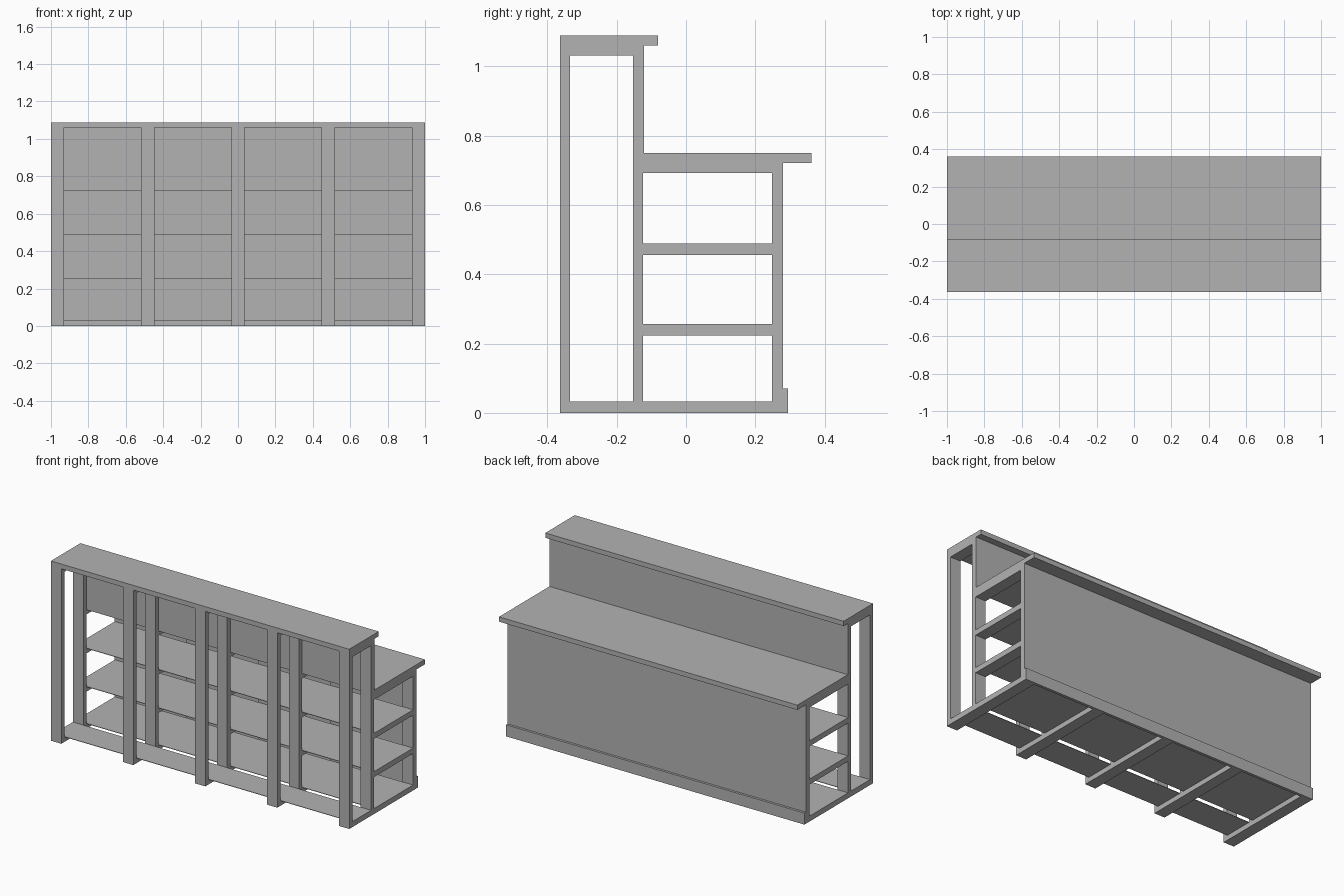
import bpy

if "Cube" in bpy.data.objects:
    bpy.data.objects.remove(bpy.data.objects["Cube"], do_unlink=True)

# Single flat colour
GREY = (0.45, 0.45, 0.45, 1.0)
grey = bpy.data.materials.new("plain grey")
grey.use_nodes = True
grey.diffuse_color = GREY
grey.node_tree.nodes["Principled BSDF"].inputs["Base Color"].default_value = GREY


def box(name, x, y, z):
    """Box given by its (low, high) range on each axis."""
    verts = [(a, b, c) for a in x for b in y for c in z]
    faces = [(0, 1, 3, 2), (4, 6, 7, 5), (0, 4, 5, 1),
             (2, 3, 7, 6), (0, 2, 6, 4), (1, 5, 7, 3)]
    mesh = bpy.data.meshes.new(name)
    mesh.from_pydata(verts, [], faces)
    mesh.materials.append(grey)
    obj = bpy.data.objects.new(name, mesh)
    bpy.context.collection.objects.link(obj)
    return obj


# Main dimensions
FULL = (-1, 1)
SKIN = 0.003          # thin board
BAR = 0.029           # timber thickness
FRONT = (-0.363, -0.334)
MIDDLE = (-0.153, -0.124)
BACK = (0.248, 0.277)
BAR_TOP = 1.06
DESK = 0.721
SHELVES = {"bottom": 0.030, "lower": 0.254, "upper": 0.486}

# Five identical frames of posts and cross beams
for i in range(5):
    centre = (i - 2) * 0.4825
    x = (centre - 0.035, centre + 0.035)
    n = i + 1
    box(f"front_post_{n}", x, FRONT, (0, BAR_TOP))
    box(f"middle_post_{n}", x, MIDDLE, (0, BAR_TOP))
    box(f"back_post_{n}", x, BACK, (0, DESK))
    bay_front = (FRONT[1], MIDDLE[0])
    bay_back = (MIDDLE[1], BACK[0])
    box(f"bar_top_beam_{n}", x, bay_front, (BAR_TOP - BAR, BAR_TOP))
    box(f"front_floor_beam_{n}", x, bay_front, (0, SHELVES["bottom"]))
    box(f"counter_beam_{n}", x, bay_back, (DESK - BAR, DESK))
    for level, z in SHELVES.items():
        box(f"{level}_shelf_beam_{n}", x, bay_back, (z - BAR - 0.001, z))

# Thin shelf boards
for level, z in SHELVES.items():
    box(f"{level}_shelf", FULL, (MIDDLE[1], BACK[0]), (z, z + SKIN))
z = SHELVES["bottom"]
box("foot_board", FULL, (FRONT[1], MIDDLE[0]), (z, z + SKIN))

# Thin cladding panels
box("upper_panel", FULL, (MIDDLE[1], MIDDLE[1] + SKIN), (DESK, BAR_TOP))
box("back_panel", FULL, (BACK[1], BACK[1] + SKIN), (0, DESK))
box("kick_board", FULL, (BACK[1] + SKIN, 0.294), (0, 0.07))

# Raised bar top and lower counter top
box("bar_top", FULL, (FRONT[0], -0.081), (BAR_TOP, BAR_TOP + BAR))
box("counter_top", FULL, (MIDDLE[1] + SKIN, 0.362), (DESK, DESK + BAR))
